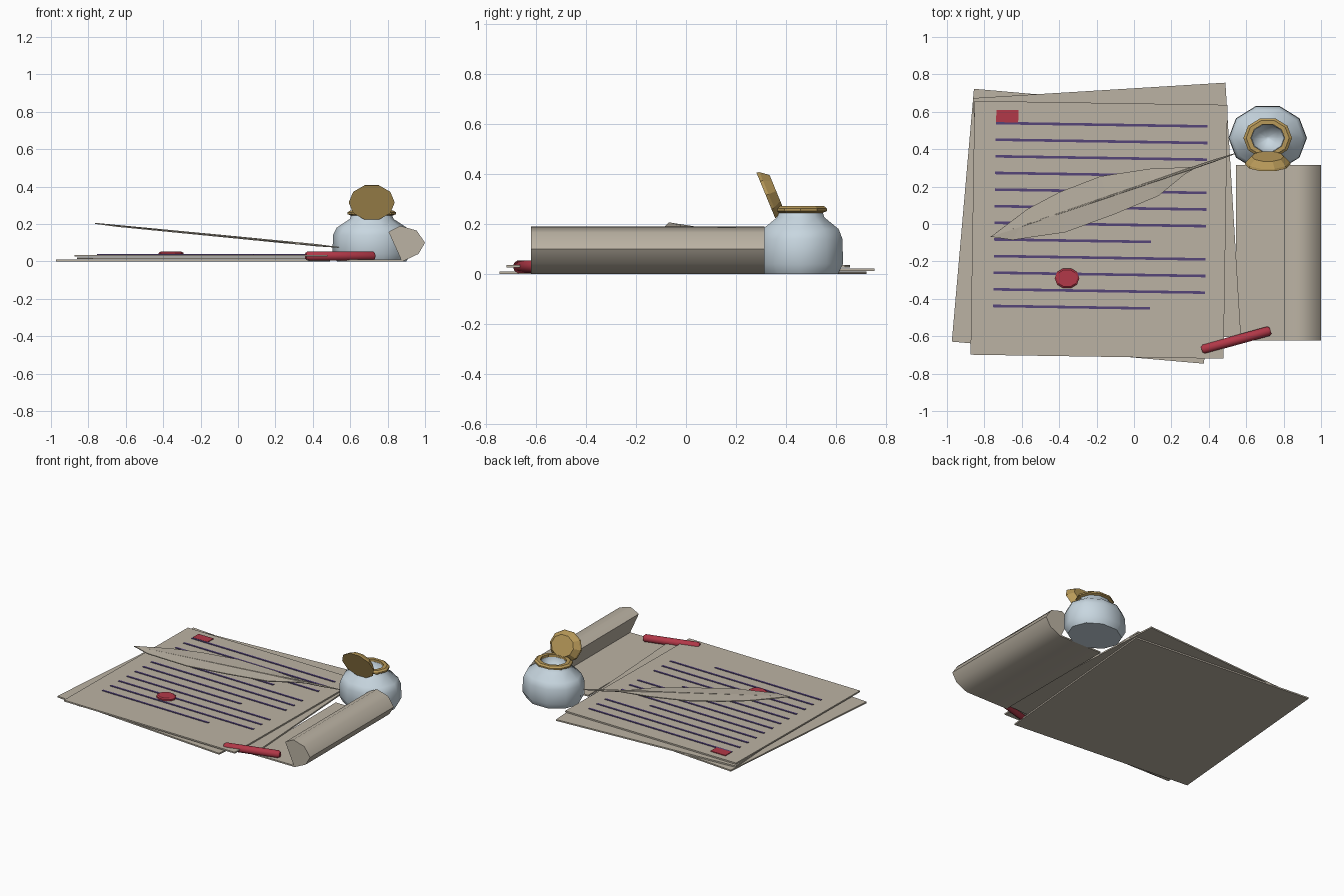
import bpy, bmesh, math
from mathutils import Matrix, Vector

if "Cube" in bpy.data.objects:
    bpy.data.objects.remove(bpy.data.objects["Cube"])

def mat(name, rgb):
    m = bpy.data.materials.new(name)
    m.diffuse_color = (*rgb, 1)
    m.use_nodes = True
    m.node_tree.nodes["Principled BSDF"].inputs["Base Color"].default_value = m.diffuse_color
    return m

PAPER = mat("parchment", (0.50, 0.45, 0.37))
INK = mat("purple_ink", (0.09, 0.058, 0.19))
RED = mat("red_wax", (0.45, 0.04, 0.065))
GLASS = mat("pale_glass", (0.58, 0.68, 0.75))
GOLD = mat("brass", (0.48, 0.32, 0.10))

def finish(bm, name, material, matrix=Matrix(), smooth=None):
    bmesh.ops.recalc_face_normals(bm, faces=bm.faces)
    me = bpy.data.meshes.new(name)
    bm.to_mesh(me)
    bm.free()
    me.materials.append(material)
    ob = bpy.data.objects.new(name, me)
    ob.matrix_world = matrix
    bpy.context.collection.objects.link(ob)
    if smooth:
        bpy.ops.object.select_all(action='DESELECT')
        ob.select_set(True)
        bpy.context.view_layer.objects.active = ob
        bpy.ops.object.shade_smooth_by_angle(angle=math.radians(smooth))
    return ob

def box(name, material, size, center, matrix=Matrix()):
    bm = bmesh.new()
    bmesh.ops.create_cube(bm, size=1)
    bmesh.ops.scale(bm, vec=size, verts=bm.verts)
    bmesh.ops.translate(bm, vec=center, verts=bm.verts)
    return finish(bm, name, material, matrix)

def lathe(name, material, profile, matrix, n=10, squash=0.85, closed=False, smooth=None):
    """Turned part from (radius, height) points, flattened in y."""
    bm = bmesh.new()
    rings = []
    for r, z in profile:
        rings.append([bm.verts.new((r * math.cos(2 * math.pi * i / n),
                                    squash * r * math.sin(2 * math.pi * i / n), z)) for i in range(n)])
    pairs = list(zip(rings, rings[1:]))
    if closed:
        pairs.append((rings[-1], rings[0]))
    for a, b in pairs:
        for i in range(n):
            j = (i + 1) % n
            bm.faces.new((a[i], a[j], b[j], b[i]))
    if not closed:
        bm.faces.new(rings[0])
        bm.faces.new(rings[-1])
    return finish(bm, name, material, matrix, smooth)

def prism(name, material, points, y0, y1, smooth=None):
    """Extrude an (x, z) outline along y."""
    bm = bmesh.new()
    face = bm.faces.new([bm.verts.new((x, y0, z)) for x, z in points])
    ext = bmesh.ops.extrude_face_region(bm, geom=[face])
    bmesh.ops.translate(bm, vec=(0, y1 - y0, 0),
                        verts=[v for v in ext["geom"] if isinstance(v, bmesh.types.BMVert)])
    return finish(bm, name, material, smooth=smooth)

def place(x, y, z, deg=0):
    return Matrix.Translation((x, y, z)) @ Matrix.Rotation(math.radians(deg), 4, 'Z')

# Three stacked loose sheets, each turned a little
SHEET = (1.353, 1.357, 0.010)
box("bottom_sheet", PAPER, SHEET, (0, 0, 0), place(-0.241, -0.012, 0.005, -5.0 + 0.0) @ Matrix.Rotation(math.radians(-1.2), 4, 'Z') @ Matrix.Rotation(math.radians(1.2), 4, 'Z'))
box("middle_sheet", PAPER, SHEET, (0, 0, 0), place(-0.145, 0.037, 0.017, 3.5))
page = place(-0.187, -0.031, 0.030, -0.9)
box("top_sheet", PAPER, SHEET, (0, 0, 0), page)

# Written lines, every fourth one short, and the red initial block
for i in range(12):
    x0, x1 = -0.56, (0.28 if i % 4 == 3 else 0.572)
    box(f"ink_line_{i + 1}", INK, (x1 - x0, 0.014, 0.004),
        ((x0 + x1) / 2, 0.562 - 0.0889 * i, 0.007), page)
box("red_initial", RED, (0.118, 0.066, 0.005), (-0.50, 0.600, 0.0075), page)

# Wax seal
lathe("wax_seal", RED, [(0.066, 0), (0.066, 0.012), (0.056, 0.018)], place(-0.358, -0.29, 0.034))

# Sealing wax stick with rounded ends
a, b = Vector((0.362, -0.672, 0.029)), Vector((0.73, -0.57, 0.029))
d = b - a
lathe("wax_stick", RED, [(0.017, 0), (0.026, 0.012), (0.026, d.length - 0.012), (0.017, d.length)],
      Matrix.Translation(a) @ d.to_track_quat('Z', 'Y').to_matrix().to_4x4(), squash=1, smooth=40)

# Half-rolled scroll
prism("scroll", PAPER, [(0.545, 0), (0.88, 0), (0.965, 0.04), (1.0, 0.10), (0.955, 0.165),
                        (0.868, 0.19), (0.805, 0.158), (0.872, 0.01), (0.545, 0.01)],
      -0.622, 0.315, smooth=45)

# Ink bottle, hollow at the top
bottle = place(0.715, 0.46, 0)
lathe("ink_bottle", GLASS, [(0.185, 0), (0.21, 0.04), (0.207, 0.14), (0.188, 0.18), (0.118, 0.226),
                            (0.105, 0.255), (0.088, 0.255), (0.08, 0.22), (0.01, 0.17)],
      bottle, smooth=50)
lathe("bottle_collar", GOLD, [(0.11, 0.245), (0.13, 0.252), (0.13, 0.262), (0.115, 0.272),
                              (0.09, 0.272), (0.09, 0.245)], bottle, closed=True)

# Open lid leaning forward over the front of the collar
lid = Matrix.Translation((0.715, 0.32, 0.315)) @ Matrix.Rotation(math.radians(-67.6), 4, 'X')
lathe("bottle_lid", GOLD, [(0.123, 0), (0.118, 0.012), (0.086, 0.045)], lid)

# Quill: shaft plus a leaf-shaped vane on the same slope
def slope(x):
    return 0.203 - 0.0985 * (x + 0.76)

a, b = Vector((-0.765, -0.068, slope(-0.765))), Vector((0.55, 0.38, slope(0.55)))
d = b - a
lathe("quill_shaft", PAPER, [(0.003, 0), (0.006, d.length * 0.5), (0.007, d.length * 0.9), (0.002, d.length)],
      Matrix.Translation(a) @ d.to_track_quat('Z', 'Y').to_matrix().to_4x4(), n=6, squash=1)
left = [(-0.57, 0.08), (-0.40, 0.17), (-0.18, 0.255), (0.08, 0.295), (0.30, 0.303)]
right = [(-0.65, -0.085), (-0.37, -0.045), (-0.11, 0.05), (0.13, 0.15), (0.27, 0.265)]
bm = bmesh.new()
tip, base = [bm.verts.new(a + d * t) for t in (0, 0.85)]
mid = [bm.verts.new(a + d * t) for t in (0.12, 0.29, 0.47, 0.65, 0.79)]
for side in (left, right):
    edge = [bm.verts.new((x, y, slope(x) - 0.004)) for x, y in side]
    bm.faces.new((tip, mid[0], edge[0]))
    for i in range(4):
        bm.faces.new((mid[i], mid[i + 1], edge[i + 1], edge[i]))
    bm.faces.new((mid[4], base, edge[4]))
vane = finish(bm, "quill_vane", PAPER)
thick = vane.modifiers.new("thickness", 'SOLIDIFY')
thick.thickness = 0.006
thick.offset = 0
